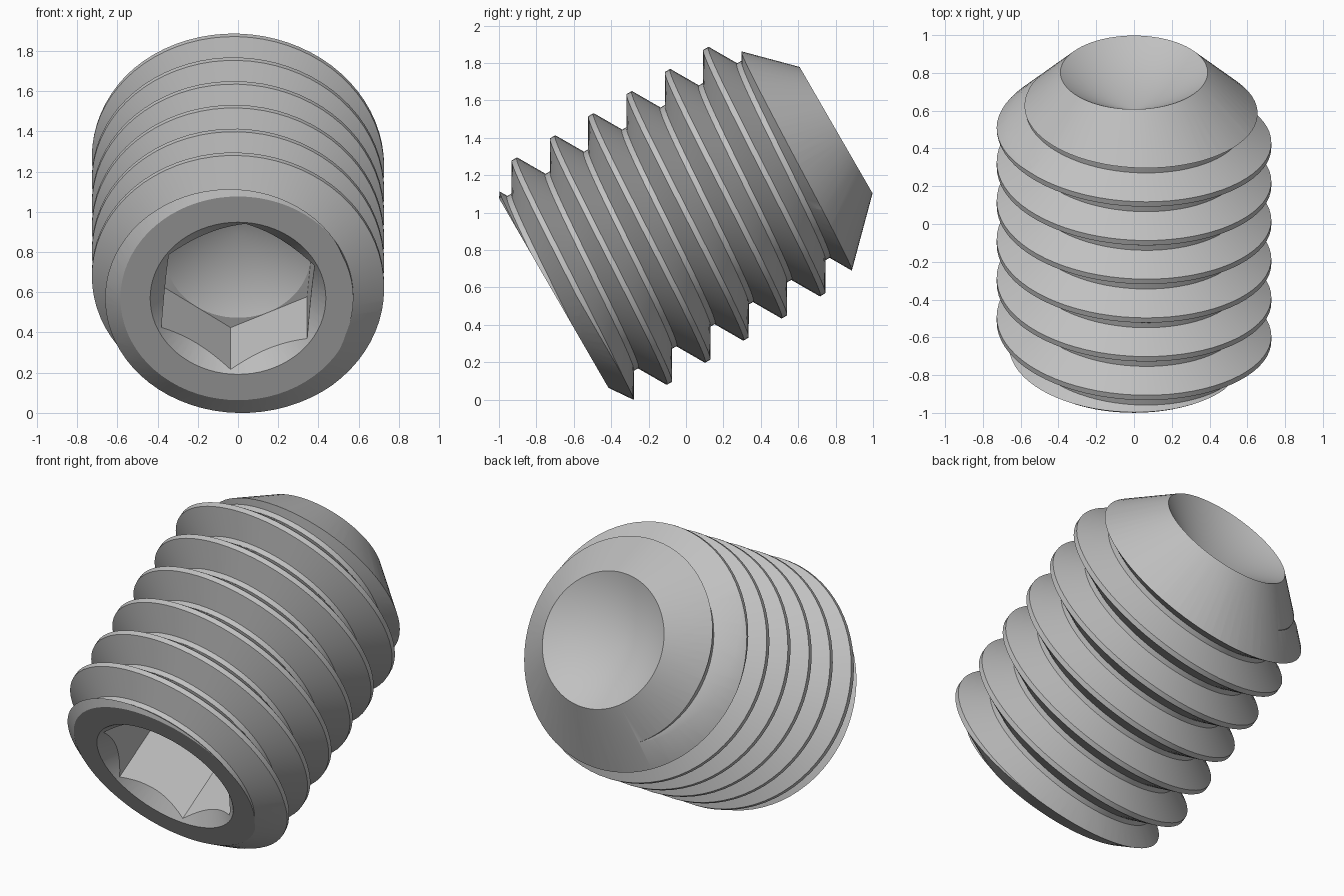
import bpy
import bmesh
from math import pi, sin, cos, sqrt, radians

cube = bpy.data.objects.get("Cube")
if cube:
    bpy.data.objects.remove(cube, do_unlink=True)

# Main dimensions, measured along the screw axis from the socket face
LENGTH, PITCH = 1.743, 0.2365
CREST_R, ROOT_R, FLAT = 0.727, 0.574, 0.03
FACE_R, CUP_R, OPENING_R = 0.585, 0.39, 0.437
HEX_R, HEX_DEPTH = 0.42, 0.433
DRILL_R = HEX_R * sqrt(3) / 2 - 0.002
SEGMENTS = 72

steel = bpy.data.materials.new("plain_steel_grey")
steel.use_nodes = True
GREY = (0.53, 0.53, 0.53, 1)
steel.diffuse_color = GREY
steel.node_tree.nodes["Principled BSDF"].inputs["Base Color"].default_value = GREY


def finish(bm, name):
    bmesh.ops.recalc_face_normals(bm, faces=bm.faces[:])
    mesh = bpy.data.meshes.new(name)
    bm.to_mesh(mesh)
    bm.free()
    mesh.materials.append(steel)
    obj = bpy.data.objects.new(name, mesh)
    bpy.context.collection.objects.link(obj)
    return obj


def lathe(name, profile):
    """Turn (height, radius) points about the z axis."""
    bm = bmesh.new()
    pts = [bm.verts.new((0, -r, s)) for s, r in profile]
    edges = [bm.edges.new(pair) for pair in zip(pts, pts[1:])]
    bmesh.ops.spin(bm, geom=pts + edges, cent=(0, 0, 0), axis=(0, 0, 1),
                   angle=2 * pi, steps=SEGMENTS, use_merge=False)
    bmesh.ops.remove_doubles(bm, verts=bm.verts[:], dist=1e-5)
    return finish(bm, name)


def thread_column(name):
    """Left-hand V thread, longer than the screw at both ends."""
    half = FLAT / 2
    tooth = [(-half, CREST_R), (half, CREST_R),
             (PITCH / 2 - half, ROOT_R), (PITCH / 2 + half, ROOT_R)]
    turns = 12
    rows = [(0.176 + (k - 2) * PITCH + s, r) for k in range(turns) for s, r in tooth]
    bm = bmesh.new()
    cols = []
    for i in range(SEGMENTS + 1):
        a = 2 * pi * i / SEGMENTS
        cols.append([bm.verts.new((r * sin(a), -r * cos(a), s - PITCH * i / SEGMENTS))
                     for s, r in rows])
    for c, d in zip(cols, cols[1:]):
        for j in range(len(rows) - 1):
            bm.faces.new((c[j], d[j], d[j + 1], c[j + 1]))
    bmesh.ops.remove_doubles(bm, verts=bm.verts[:], dist=1e-5)
    # Close each end with a fan to the axis
    border = [e for e in bm.edges if e.is_boundary]
    for low in (True, False):
        ring = [e for e in border if (e.verts[0].co.z < LENGTH / 2) == low]
        zs = [v.co.z for e in ring for v in e.verts]
        hub = bm.verts.new((0, 0, sum(zs) / len(zs)))
        for e in ring:
            bm.faces.new((e.verts[0], e.verts[1], hub))
    return finish(bm, name)


def hex_prism(name):
    bm = bmesh.new()
    bmesh.ops.create_cone(bm, cap_ends=True, segments=6, radius1=HEX_R,
                          radius2=HEX_R, depth=HEX_DEPTH + 0.2)
    for v in bm.verts:
        v.co.z += (HEX_DEPTH - 0.2) / 2
    # One corner sits five degrees off the lower centre line
    v = max(bm.verts, key=lambda p: p.co.y)
    turn = radians(90 + 5) - math_angle(v.co)
    for v in bm.verts:
        x, y = v.co.x, v.co.y
        v.co.x = x * cos(turn) - y * sin(turn)
        v.co.y = x * sin(turn) + y * cos(turn)
    return finish(bm, name)


def math_angle(co):
    from math import atan2
    return atan2(co.y, co.x)


def boolean(target, tool, operation):
    mod = target.modifiers.new(operation.lower(), 'BOOLEAN')
    mod.object, mod.operation, mod.solver = tool, operation, 'EXACT'
    bpy.context.view_layer.objects.active = target
    bpy.ops.object.modifier_apply(modifier=mod.name)
    bpy.data.objects.remove(tool, do_unlink=True)


# Threaded body trimmed by the chamfered, cup-pointed blank
screw = thread_column("threaded_set_screw")
WIDE = 0.80
blank = lathe("blank", [
    (0, 0), (0, FACE_R), ((WIDE - FACE_R) / 1.45, WIDE),
    (LENGTH - (WIDE - CUP_R), WIDE), (LENGTH, CUP_R),
    (LENGTH - CUP_R / sqrt(3), 0)])
boolean(screw, blank, 'INTERSECT')

# Hexagonal socket, then its countersink and drill point
boolean(screw, hex_prism("hex_cutter"), 'DIFFERENCE')
drill = lathe("drill_cutter", [
    (-0.05, 0), (-0.05, OPENING_R + 0.05), (OPENING_R - DRILL_R, DRILL_R),
    (HEX_DEPTH, DRILL_R), (HEX_DEPTH + DRILL_R / sqrt(3), 0)])
boolean(screw, drill, 'DIFFERENCE')

# Lean the screw back, resting on its lower front edge
screw.rotation_euler = (radians(-60), 0, 0)
screw.location = (0, -0.707, 0.57)
bpy.ops.object.select_all(action='DESELECT')
screw.select_set(True)
bpy.context.view_layer.objects.active = screw
bpy.ops.object.shade_smooth_by_angle(angle=radians(25))
